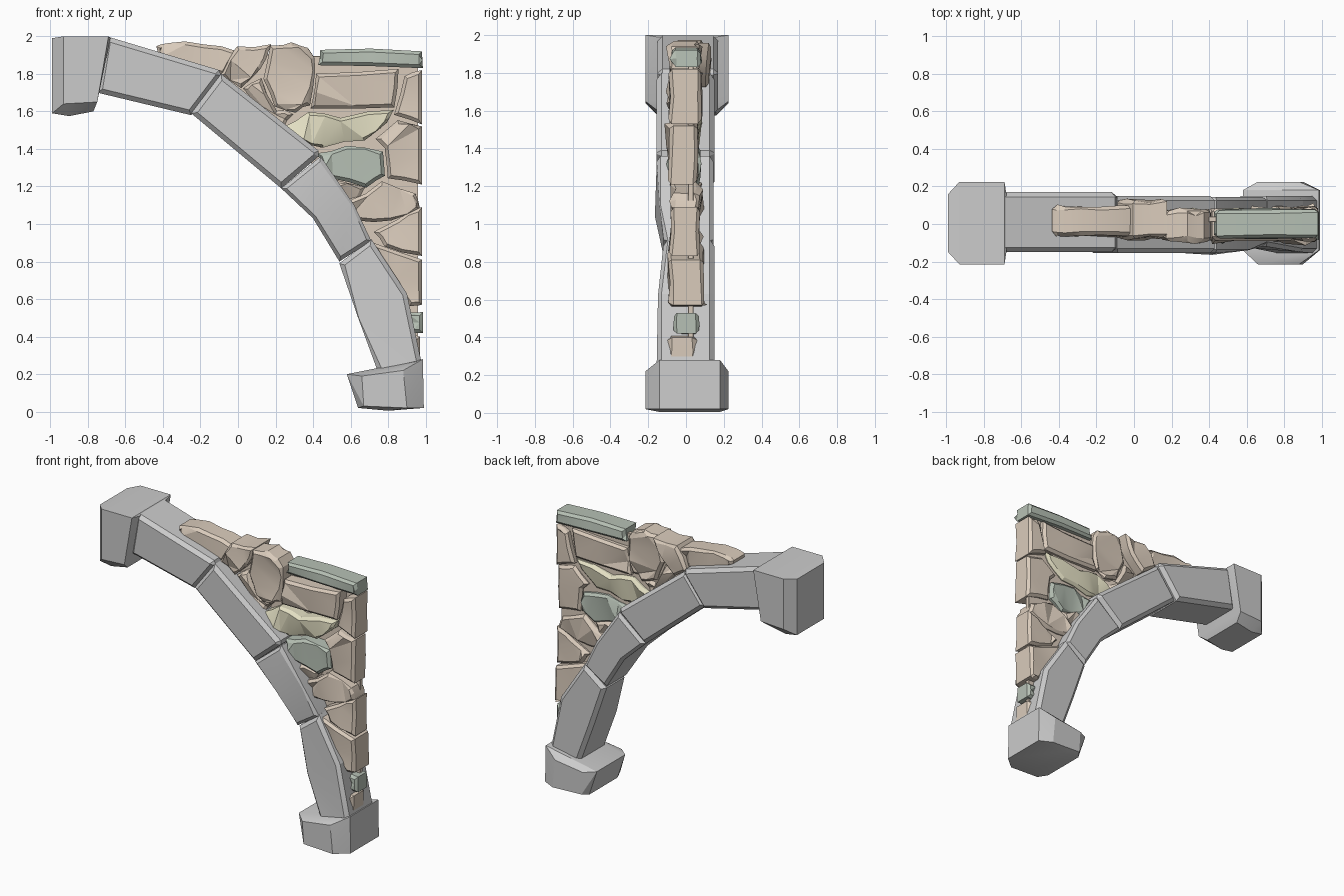
import bpy, bmesh, random

random.seed(4)


def material(name, rgb):
    m = bpy.data.materials.new(name)
    m.diffuse_color = (*rgb, 1)
    return m


BROWN = material("brown_stone", (0.70, 0.60, 0.50))
OLIVE = material("olive_stone", (0.76, 0.73, 0.54))
GREEN = material("green_stone", (0.47, 0.53, 0.46))


def finish(name, bm, mat=None, angle=0.35):
    bmesh.ops.recalc_face_normals(bm, faces=bm.faces)
    mesh = bpy.data.meshes.new(name)
    bm.to_mesh(mesh)
    bm.free()
    obj = bpy.data.objects.new(name, mesh)
    bpy.context.collection.objects.link(obj)
    if mat:
        mesh.materials.append(mat)
    bpy.ops.object.select_all(action='DESELECT')
    obj.select_set(True)
    bpy.context.view_layer.objects.active = obj
    bpy.ops.object.shade_smooth_by_angle(angle=angle)


def block(name, outline, y0, y1, chamfer, mat=None, rough=0.0):
    """Extrude an x-z outline from y0 to y1; a third value on a point overrides y0."""
    pts = [(p[0], p[1], p[2] if len(p) > 2 else y0) for p in outline]
    if rough:  # split every side and chip the outline
        chipped = []
        for a, b in zip(pts, pts[1:] + pts[:1]):
            for t in (0, 0.5):
                x, z, y = (u + (v - u) * t for u, v in zip(a, b))
                if x < 0.96:
                    x += random.uniform(-rough, rough)
                    z += random.uniform(-rough, rough)
                chipped.append((x, z, y + random.uniform(-rough, rough)))
        pts = chipped
    bm = bmesh.new()
    front = [bm.verts.new((x, y, z)) for x, z, y in pts]
    back = [bm.verts.new((x, y1 + random.uniform(-rough, rough), z)) for x, z, y in pts]
    caps = [bm.faces.new(front), bm.faces.new(back[::-1])]
    for i in range(len(pts)):
        j = (i + 1) % len(pts)
        bm.faces.new((front[j], front[i], back[i], back[j]))
    bmesh.ops.recalc_face_normals(bm, faces=bm.faces)
    rim = [e for f in caps for e in f.edges]
    bmesh.ops.bevel(bm, geom=rim, offset=chamfer, segments=1,
                    affect='EDGES', clamp_overlap=True)
    bmesh.ops.triangulate(bm, faces=[f for f in bm.faces if len(f.verts) > 4])
    finish(name, bm, mat)


def hull(name, rings):
    """Convex block around x-z outlines, each placed at two depths."""
    bm = bmesh.new()
    for y0, y1, outline in rings:
        for x, z in outline:
            for y in (y0, y1):
                bm.verts.new((x, y, z))
    bmesh.ops.convex_hull(bm, input=bm.verts)
    loose = [v for v in bm.verts if not v.link_faces]
    bmesh.ops.delete(bm, geom=loose, context='VERTS')
    bmesh.ops.dissolve_limit(bm, angle_limit=0.03, verts=bm.verts, edges=bm.edges)
    finish(name, bm)


# Keystone and foot: wide blocks with cut corners
hull("keystone", [
    (-0.15, 0.16, [(-0.99, 1.99), (-0.99, 1.59), (-0.90, 1.575), (-0.77, 1.60), (-0.68, 1.99)]),
    (-0.215, 0.225, [(-0.93, 2.0), (-0.93, 1.64), (-0.75, 1.65), (-0.69, 2.0)])])
hull("foot_block", [
    (-0.14, 0.18, [(0.58, 0.20), (0.985, 0.28), (0.99, 0.02), (0.80, 0.005), (0.64, 0.02)]),
    (-0.215, 0.225, [(0.66, 0.19), (0.88, 0.22), (0.90, 0.02), (0.67, 0.03)])])

# Arch stones from crown to foot
block("arch_stone_1", [(-0.75, 1.70), (-0.70, 2.0), (-0.10, 1.82), (-0.09, 1.79),
                       (-0.25, 1.58)], -0.15, 0.17, 0.025)
block("arch_stone_2", [(-0.25, 1.59), (-0.09, 1.80), (0.43, 1.39), (0.43, 1.36),
                       (0.23, 1.19)], -0.155, 0.15, 0.025)
block("arch_stone_3", [(0.23, 1.19), (0.44, 1.36), (0.62, 1.10), (0.71, 0.91, -0.115),
                       (0.54, 0.80, -0.115), (0.40, 1.03)], -0.155, 0.145, 0.02)
block("arch_stone_4", [(0.54, 0.79, -0.10), (0.71, 0.92, -0.12), (0.90, 0.63), (0.98, 0.25),
                       (0.75, 0.20), (0.64, 0.50)], -0.155, 0.15, 0.025)


# Rubble wall filling the corner above the arch
def rubble(outline, y0=-0.08, y1=0.08, mat=BROWN):
    rubble.count += 1
    block(f"wall_stone_{rubble.count}", outline, y0, y1, 0.018, mat, 0.009)


rubble.count = 0
# top course
rubble([(-0.44, 1.94), (-0.37, 1.97), (-0.18, 1.96), (0.0, 1.92), (-0.08, 1.80), (-0.40, 1.89)], -0.065, 0.095)
rubble([(0.0, 1.95), (0.17, 1.95), (0.11, 1.82), (0.02, 1.73), (-0.09, 1.80)], -0.075, 0.13)
rubble([(0.18, 1.95), (0.28, 1.97), (0.38, 1.94), (0.42, 1.82), (0.39, 1.64), (0.30, 1.59),
        (0.20, 1.62), (0.13, 1.77)], -0.09, 0.07)
rubble([(0.12, 1.77), (0.20, 1.61), (0.29, 1.59), (0.24, 1.50), (0.02, 1.72)], -0.06, 0.06)
rubble([(0.43, 1.935), (0.98, 1.92), (0.985, 1.83), (0.43, 1.84)], -0.075, 0.08, GREEN)
# second course
rubble([(0.42, 1.80), (0.86, 1.82), (0.83, 1.62), (0.39, 1.61)], -0.085, 0.08)
rubble([(0.88, 1.79), (0.98, 1.82), (0.98, 1.53), (0.84, 1.59)], -0.09, 0.08)
# third course
rubble([(0.22, 1.50), (0.38, 1.59), (0.55, 1.57), (0.83, 1.61), (0.80, 1.54), (0.67, 1.45),
        (0.45, 1.41), (0.34, 1.44)], -0.08, 0.07, OLIVE)
rubble([(0.73, 1.45), (0.85, 1.55), (0.98, 1.52), (0.98, 1.21), (0.80, 1.24), (0.79, 1.40)], -0.09, 0.06)
rubble([(0.42, 1.37), (0.57, 1.42), (0.77, 1.39), (0.78, 1.26), (0.68, 1.19), (0.50, 1.24)], -0.085, 0.07, GREEN)
# lower courses narrowing towards the foot
rubble([(0.50, 1.25), (0.68, 1.19), (0.60, 1.09), (0.54, 1.14)], -0.06, 0.06)
rubble([(0.59, 1.12), (0.77, 1.22), (0.95, 1.17), (0.97, 1.08), (0.82, 1.02), (0.64, 1.01)], -0.08, 0.07)
rubble([(0.72, 0.96), (0.84, 1.02), (0.98, 1.09), (0.98, 0.83), (0.78, 0.88)], -0.085, 0.075)
rubble([(0.70, 0.91), (0.98, 0.81), (0.98, 0.57), (0.92, 0.56), (0.83, 0.70)], -0.09, 0.095)
rubble([(0.90, 0.53), (0.985, 0.53), (0.985, 0.42), (0.90, 0.42)], -0.06, 0.07, GREEN)
rubble([(0.90, 0.40), (0.97, 0.40), (0.97, 0.26), (0.90, 0.26)], -0.095, 0.055)

# Thin mortar core seen through the gaps
block("mortar_core", [(-0.49, 1.92), (0.96, 1.88), (0.96, 0.27), (0.90, 0.40), (0.64, 0.95),
                      (0.36, 1.37), (-0.12, 1.77)], 0.01, 0.04, 0.002, BROWN)
